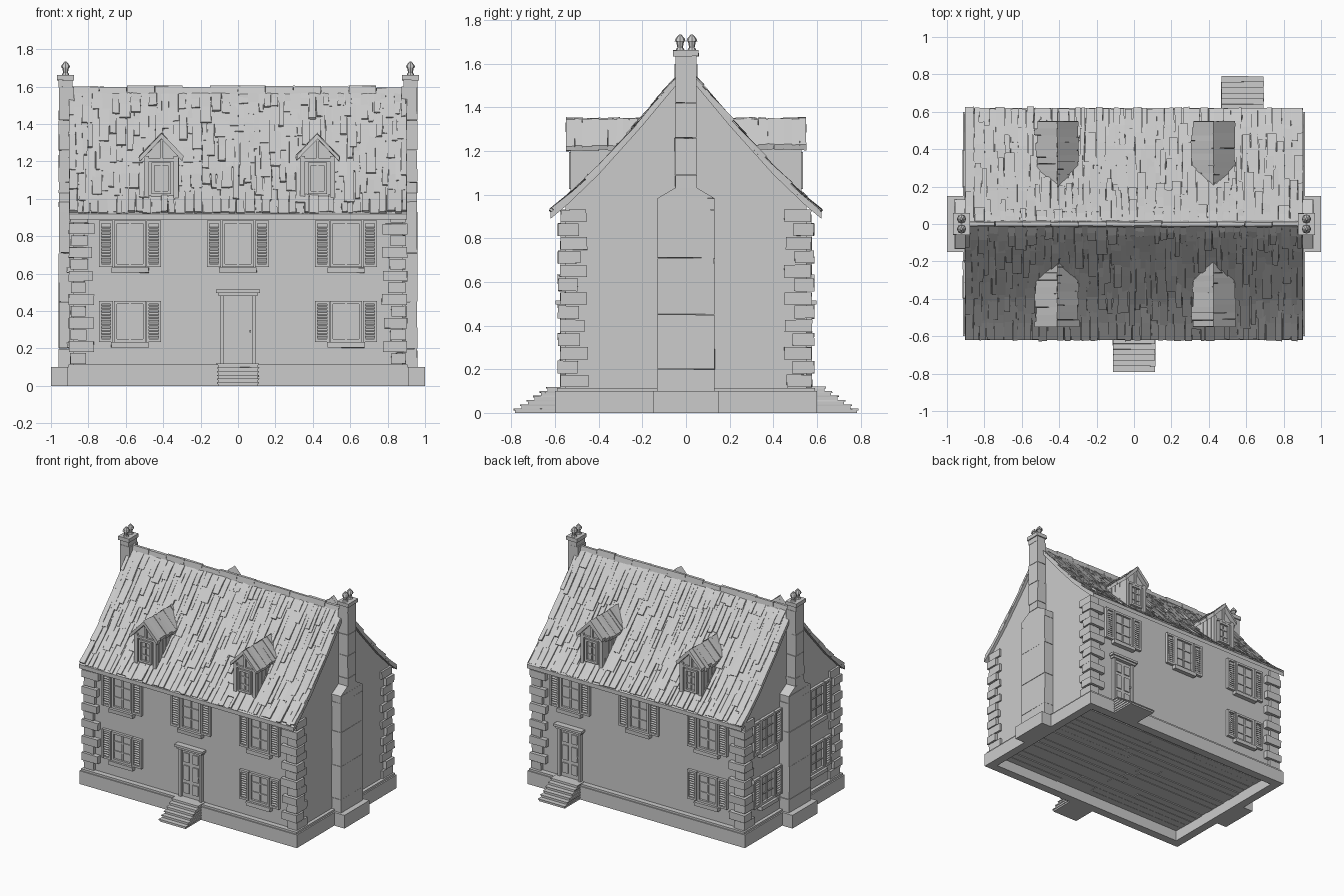
import bpy, bmesh, random
from math import pi
from mathutils import Vector, Matrix

random.seed(4)
rnd = random.uniform
cube = bpy.data.objects.get("Cube")
if cube:
    bpy.data.objects.remove(cube)

GREY = (0.6, 0.6, 0.6, 1)
stone = bpy.data.materials.new("plain grey")
stone.use_nodes = True
stone.diffuse_color = GREY
stone.node_tree.nodes["Principled BSDF"].inputs["Base Color"].default_value = GREY


def prism(bm, pts, vec, jitter=0.0):
    """Flat polygon pushed along a vector, optionally roughened."""
    def spot(p):
        return bm.verts.new(Vector(p) + Vector([rnd(-jitter, jitter) for _ in range(3)]))
    a = [spot(p) for p in pts]
    b = [spot(Vector(p) + Vector(vec)) for p in pts]
    bm.faces.new(a)
    bm.faces.new(b[::-1])
    for i in range(len(a)):
        j = (i + 1) % len(a)
        bm.faces.new((a[i], b[i], b[j], a[j]))


def box(bm, x0, x1, y0, y1, z0, z1, jitter=0.0):
    prism(bm, [(x0, y0, z0), (x1, y0, z0), (x1, y1, z0), (x0, y1, z0)], (0, 0, z1 - z0), jitter)


def finish(name, bm, place=Matrix()):
    bmesh.ops.recalc_face_normals(bm, faces=bm.faces)
    mesh = bpy.data.meshes.new(name)
    bm.to_mesh(mesh)
    bm.free()
    mesh.materials.append(stone)
    ob = bpy.data.objects.new(name, mesh)
    ob.matrix_world = place
    bpy.context.collection.objects.link(ob)


def facing(x, y, turn):
    return Matrix.Translation((x, y, 0)) @ Matrix.Rotation(turn, 4, "Z")


WALL_X, WALL_Y, EAVE = 0.88, 0.553, 0.62
SLOPE = [(0, 1.58), (0.05, 1.525), (0.2, 1.345), (0.4, 1.122), (0.55, 0.978), (EAVE, 0.92)]


def roof_z(y):
    for (a, za), (b, zb) in zip(SLOPE, SLOPE[1:]):
        if y <= b:
            return za + (zb - za) * (y - a) / (b - a)
    return SLOPE[-1][1] - (y - EAVE)


# Plinth frame, ledge and recessed underside floor
bm = bmesh.new()
for s in (-1, 1):
    box(bm, -0.915, 0.915, s * 0.535, s * 0.6, 0, 0.1)
    box(bm, s * 0.85, s * 0.915, -0.535, 0.535, 0, 0.1)
    box(bm, s * 0.9, s, -0.15, 0.15, 0, 0.1)
box(bm, -0.905, 0.905, -0.592, 0.592, 0.1, 0.115)
finish("plinth", bm)
bm = bmesh.new()
for i in range(18):
    y = -0.54 + i * 0.06
    cut = rnd(-0.3, 0.3)
    for x0, x1 in ((-0.86, cut - 0.002), (cut + 0.002, 0.86)):
        box(bm, x0, x1, y + 0.002, y + 0.058, 0.078 + rnd(0, 0.006), 0.1)
finish("floor_planks", bm)

# House body with curved gables
bm = bmesh.new()
edge = [(y, roof_z(y) - 0.03) for y, _ in SLOPE[:-2]] + [(WALL_Y, roof_z(WALL_Y) - 0.03)]
outline = [(-y, z) for y, z in edge[::-1]] + edge[1:] + [(WALL_Y, 0.1), (-WALL_Y, 0.1)]
prism(bm, [(-WALL_X, y, z) for y, z in outline], (2 * WALL_X, 0, 0))
finish("walls", bm)

# Roof deck
bm = bmesh.new()
half = SLOPE[1:]
top = [(-y, z) for y, z in half[::-1]] + SLOPE[:1] + half
prism(bm, [(-0.903, y, z) for y, z in top + [(y, z - 0.03) for y, z in top[::-1]]], (1.806, 0, 0))
finish("roof_deck", bm)

# Ragged, long narrow shingles laid in overlapping courses
ROWS = 5
for side, name in ((-1, "front_shingles"), (1, "back_shingles")):
    bm = bmesh.new()
    for row in range(ROWS):
        x = -0.905
        while x < 0.9:
            w = min(rnd(0.025, 0.06), 0.905 - x)
            ragged = rnd(-0.012, 0.0) if row == ROWS - 1 else rnd(-0.06, 0.06)
            y0 = max(0.008, EAVE * row / ROWS - 0.06)
            y1 = EAVE * (row + 1) / ROWS + ragged
            h = rnd(0.003, 0.014)
            ym = (y0 + y1) / 2
            line = [(y0, 0.001), (ym, h * 0.7), (y1, h), (y1, -0.012), (ym, -0.012), (y0, -0.012)]
            prism(bm, [(x + 0.002, side * (y + 0.7 * d), roof_z(y) + 0.7 * d) for y, d in line],
                  (w - 0.004, 0, 0), 0.0025)
            x += w
    finish(name, bm)
bm = bmesh.new()
for i in range(12):
    x = -0.89 + i * 0.1483
    peak = 1.594 + rnd(0, 0.012)
    prism(bm, [(x, -0.018, 1.56), (x, -0.01, peak), (x, 0.01, peak), (x, 0.018, 1.56)], (0.147, 0, 0), 0.002)
finish("ridge_cap", bm)

# Corner stones, alternating long proud stones and short set-back ones
bm = bmesh.new()
for sx in (-1, 1):
    for sy in (-1, 1):
        for i in range(13):
            z = 0.115 + i * 0.063
            long_x = i % 2
            px = 0.905 if long_x else 0.9 - rnd(0, 0.006)
            py = 0.587 if long_x else 0.572 + rnd(0, 0.006)
            lx = (0.13 if long_x else 0.085) + rnd(-0.008, 0.008)
            ly = (0.095 if long_x else 0.12) + rnd(-0.008, 0.008)
            box(bm, sx * (px - lx), sx * px, sy * (py - ly), sy * py, z + 0.003, z + 0.06, 0.002)
finish("corner_stones", bm)


def window(bm, half, z0, z1):
    """Framed window with bars; wall plane is y = 0 and outside is -y."""
    f = 0.016
    for s in (-1, 1):
        box(bm, s * (half - f), s * half, -0.02, 0.01, z0, z1)
    for z in (z0, z1 - f):
        box(bm, f - half, half - f, -0.02, 0.01, z, z + f)
    box(bm, f - half, half - f, -0.004, 0.01, z0 + f, z1 - f)
    box(bm, -0.005, 0.005, -0.012, 0, z0 + f, z1 - f)
    for i in (1, 2):
        z = z0 + (z1 - z0) * i / 3
        box(bm, f - half, half - f, -0.011, 0, z - 0.004, z + 0.004)


def shuttered_window(name, place, z0, z1):
    bm = bmesh.new()
    window(bm, 0.085, z0, z1)
    box(bm, -0.1, 0.1, -0.035, 0.01, z0 - 0.03, z0 - 0.002, 0.002)
    for s in (-1, 1):
        a, b = 0.09, 0.166
        for u in (a, b - 0.013):
            box(bm, s * u, s * (u + 0.013), -0.022, 0.005, z0, z1)
        for z in (z0, z1 - 0.016):
            box(bm, s * a, s * b, -0.021, 0.005, z, z + 0.016)
        box(bm, s * a, s * b, -0.008, 0.005, z0, z1)
        for i in range(int((z1 - z0 - 0.032) / 0.017)):
            z = z0 + 0.018 + i * 0.017
            prism(bm, [(s * 0.103, -0.004, z + 0.013), (s * 0.103, -0.018, z + 0.004),
                       (s * 0.103, -0.016, z), (s * 0.103, -0.004, z + 0.007)], (s * 0.05, 0, 0))
    finish(name, bm, place)


UPPER, LOWER = (0.635, 0.885), (0.235, 0.455)
for x in (-0.578, 0, 0.578):
    shuttered_window("front_upper_window", facing(x, -WALL_Y, 0), *UPPER)
    shuttered_window("back_upper_window", facing(x, WALL_Y, pi), *UPPER)
    if x:
        shuttered_window("front_lower_window", facing(x, -WALL_Y, 0), *LOWER)
shuttered_window("back_lower_window", facing(-0.578, WALL_Y, pi), *LOWER)
for y in (-0.297, 0.297):
    for span in (UPPER, LOWER):
        shuttered_window("gable_window", facing(-WALL_X, y, -pi / 2), *span)

# Panelled doors with header and worn steps
for name, place in (("front_door", facing(0, -WALL_Y, 0)), ("back_door", facing(0.58, WALL_Y, pi))):
    bm = bmesh.new()
    box(bm, -0.075, 0.075, -0.008, 0.01, 0.115, 0.48)
    for s in (-1, 1):
        box(bm, s * 0.075, s * 0.095, -0.025, 0.01, 0.115, 0.485)
        for z0, z1 in ((0.15, 0.225), (0.25, 0.36), (0.385, 0.455)):
            box(bm, s * 0.014, s * 0.06, -0.016, 0, z0, z1)
    box(bm, -0.105, 0.105, -0.035, 0.01, 0.48, 0.497)
    box(bm, -0.118, 0.118, -0.045, 0.01, 0.497, 0.515)
    box(bm, 0.062, 0.07, -0.022, 0, 0.285, 0.3)
    finish(name, bm, place)
    bm = bmesh.new()
    for i in range(6):
        y, z = WALL_Y - 0.79 + i * 0.03, 0.02 * (i + 1)
        box(bm, -0.108, 0.108, y + 0.006, 0, 0 if i == 0 else z - 0.022, z - 0.007)
        box(bm, -0.113, 0.113, y, 0, z - 0.008, z - 0.001, 0.001)
    finish(name.replace("door", "steps"), bm, place)

# Dormers on both slopes
for x in (-0.41, 0.425):
    for turn, name in ((0, "front_dormer"), (pi, "back_dormer")):
        place = facing(x, 0, turn) if turn == 0 else facing(x, 0, pi)
        bm = bmesh.new()
        front = [(-0.088, 0.99), (0.088, 0.99), (0.088, 1.23), (0, 1.325), (-0.088, 1.23)]
        prism(bm, [(u, -0.515, z) for u, z in front], (0, 0.315, 0))
        for s in (-1, 1):
            box(bm, s * 0.066, s * 0.093, -0.53, -0.5, 0.99, 1.23)
            for i in range(4):
                box(bm, s * 0.08, s * 0.093, -0.495 + i * 0.045, -0.457 + i * 0.045, 0.99, 1.23, 0.001)
        box(bm, -0.085, 0.085, -0.53, -0.5, 1.2, 1.215)
        box(bm, -0.008, 0.008, -0.53, -0.5, 1.21, 1.32)
        finish(name + "_walls", bm, place)
        bm = bmesh.new()
        window(bm, 0.052, 1.025, 1.195)
        finish(name + "_window", bm, place @ Matrix.Translation((0, -0.515, 0)))
        bm = bmesh.new()
        for s in (-1, 1):
            y = -0.55
            while y < -0.2:
                w, t, d = rnd(0.028, 0.045), rnd(0.0, 0.01), rnd(-0.008, 0.006)
                prism(bm, [(0, y, 1.345 + t), (s * (0.115 + d), y, 1.225 + t - d),
                           (s * (0.11 + d), y, 1.205 - d), (0, y, 1.32)], (0, w, 0), 0.0015)
                y += w
        finish(name + "_roof", bm, place)

# Chimneys in uneven stone courses, with pots
for s, name in ((-1, "right_chimney"), (1, "left_chimney")):
    bm = bmesh.new()
    levels = [0.1, 0.2, 0.45, 0.71, 0.93, 0.985]
    for z0, z1 in zip(levels, levels[1:]):
        w = 0.13 + rnd(-0.002, 0.003)
        box(bm, s * 0.86, s * 0.958, -w, w, z0 + 0.001, z1 - 0.001, 0.0015)
    prism(bm, [(s * 0.86, y, z) for y, z in ((-0.13, 0.984), (-0.052, 1.03), (0.052, 1.03), (0.13, 0.984))],
          (s * 0.096, 0, 0))
    levels = [1.03, 1.09, 1.26, 1.42, 1.6]
    for z0, z1 in zip(levels, levels[1:]):
        w = 0.05 + rnd(-0.002, 0.002)
        box(bm, s * 0.875, s * 0.958, -w, w, z0 + 0.001, z1 - 0.001, 0.0015)
    box(bm, s * 0.885, s * 0.96, -0.049, 0.049, 1.595, 1.637)
    box(bm, s * 0.877, s * 0.968, -0.058, 0.058, 1.634, 1.662, 0.001)
    for y in (-0.027, 0.027):
        for z, h, r1, r2 in ((1.66, 0.012, 0.021, 0.016), (1.672, 0.03, 0.012, 0.018),
                             (1.702, 0.014, 0.025, 0.021), (1.716, 0.018, 0.02, 0.005)):
            bmesh.ops.create_cone(bm, cap_ends=True, segments=8, radius1=r1, radius2=r2, depth=h,
                                  matrix=Matrix.Translation((s * 0.922, y, z + h / 2)))
    finish(name, bm)
